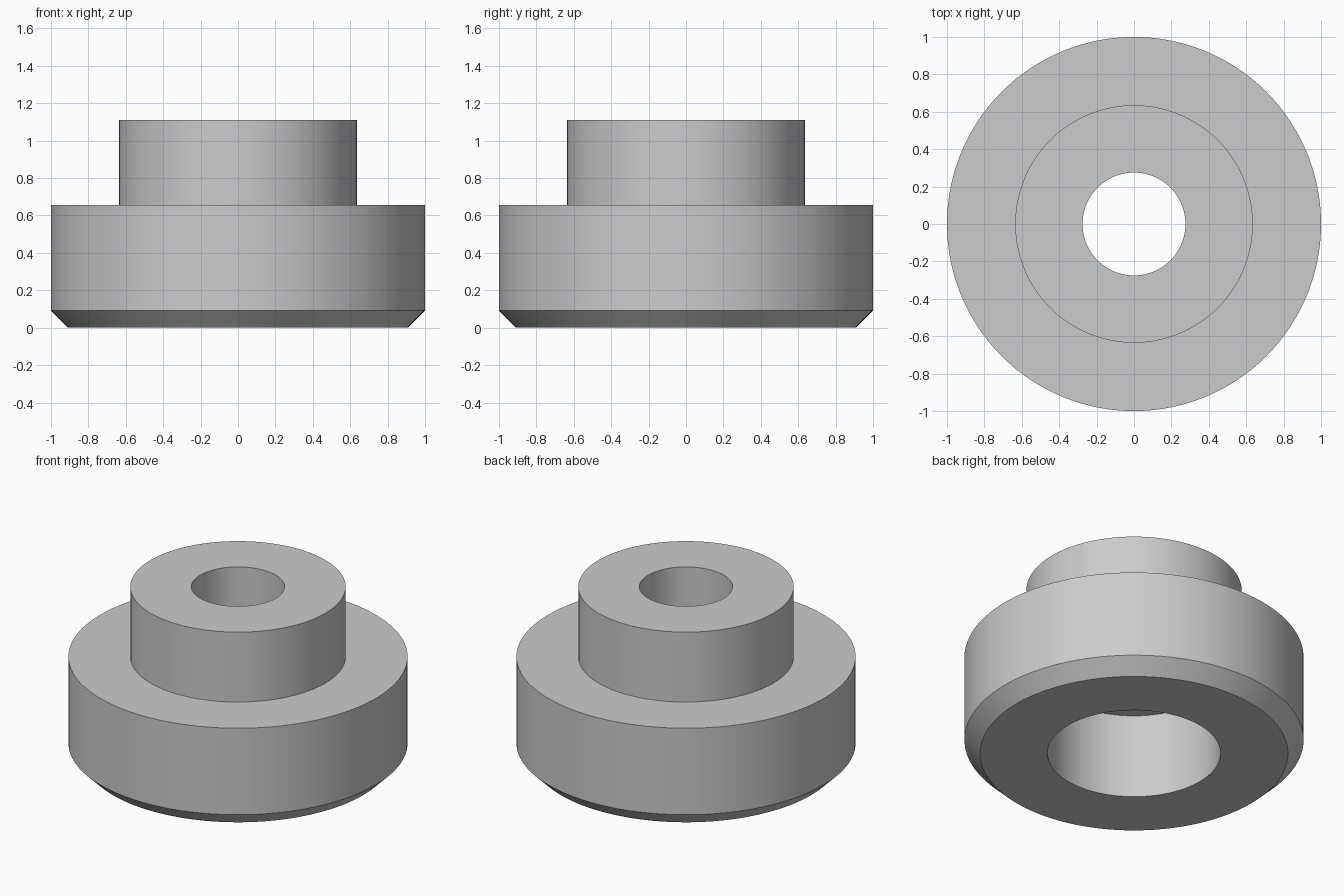
import bpy, bmesh, math

if "Cube" in bpy.data.objects:
    bpy.data.objects.remove(bpy.data.objects["Cube"])

SEGMENTS = 128

# Closed cross-section (radius, height) of the stepped bushing
profile = [
    (0.51, 0.0), (0.908, 0.0),       # bottom rim
    (1.0, 0.092), (1.0, 0.655),      # chamfer and flange wall
    (0.635, 0.655), (0.635, 1.11),   # shoulder and collar wall
    (0.275, 1.11), (0.275, 0.55),    # top rim and through hole
    (0.51, 0.55),                    # counterbore ledge
]

# Revolve the section around the vertical axis
bm = bmesh.new()
rings = []
for i in range(SEGMENTS):
    a = 2 * math.pi * i / SEGMENTS
    rings.append([bm.verts.new((r * math.cos(a), r * math.sin(a), z)) for r, z in profile])
for i, ring in enumerate(rings):
    following = rings[(i + 1) % SEGMENTS]
    for j in range(len(profile)):
        k = (j + 1) % len(profile)
        bm.faces.new((ring[j], following[j], following[k], ring[k]))
bmesh.ops.recalc_face_normals(bm, faces=bm.faces[:])

mesh = bpy.data.meshes.new("stepped_bushing")
bm.to_mesh(mesh)
bm.free()
bushing = bpy.data.objects.new("stepped_bushing", mesh)
bpy.context.collection.objects.link(bushing)

# Plain grey finish
grey = bpy.data.materials.new("grey")
grey.diffuse_color = (0.6, 0.6, 0.6, 1.0)
grey.use_nodes = True
grey.node_tree.nodes["Principled BSDF"].inputs["Base Color"].default_value = grey.diffuse_color
mesh.materials.append(grey)

# Smooth round walls, crisp rims
bpy.context.view_layer.objects.active = bushing
bushing.select_set(True)
bpy.ops.object.shade_smooth_by_angle(angle=math.radians(30))
